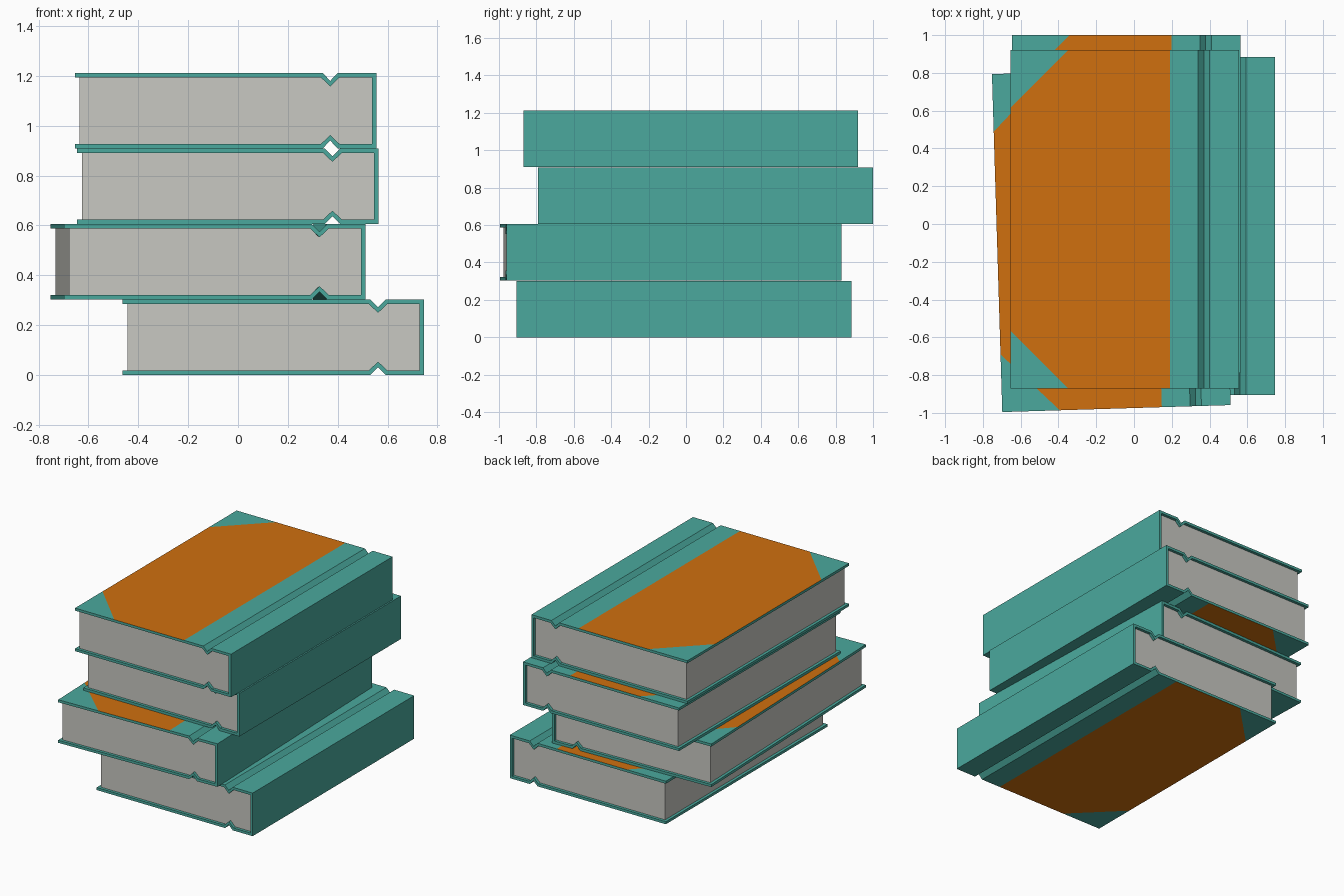
import bpy, bmesh, math
from mathutils import Vector

if "Cube" in bpy.data.objects:
    bpy.data.objects.remove(bpy.data.objects["Cube"])

# Shared book dimensions
W, D, H = 0.605, 0.895, 0.302      # half width, half depth, full height
T = 0.018                          # board thickness
HINGE = 0.42                       # groove position across the cover
PANEL_X, CORNER = 0.24, 0.305      # painted panel edge and corner size
PITCH = 0.303


def material(name, rgb):
    m = bpy.data.materials.new(name)
    m.diffuse_color = (*rgb, 1)
    m.use_nodes = True
    m.node_tree.nodes["Principled BSDF"].inputs["Base Color"].default_value = m.diffuse_color
    return m


teal = material("teal_cover", (0.069, 0.397, 0.337))
orange = material("orange_panel", (0.631, 0.160, 0.0045))
paper = material("grey_paper", (0.578, 0.578, 0.540))


def board_line(x_start, x_end, inset, half, depth):
    """Lower board edge, left to right, with the hinge ridge."""
    return [(x_start, inset), (HINGE - half, inset), (HINGE, depth),
            (HINGE + half, inset), (x_end, inset)]


def flipped(points):
    return [(x, H - z) for x, z in reversed(points)]


def extrude_profile(profile, half_depth):
    bm = bmesh.new()
    face = bm.faces.new([bm.verts.new((x, -half_depth, z)) for x, z in profile])
    ext = bmesh.ops.extrude_face_region(bm, geom=[face])
    verts = [v for v in ext["geom"] if isinstance(v, bmesh.types.BMVert)]
    bmesh.ops.translate(bm, verts=verts, vec=(0, 2 * half_depth, 0))
    bmesh.ops.recalc_face_normals(bm, faces=bm.faces)
    return bm


def outer_faces(bm):
    """Flat outside faces of the two boards."""
    return [f for f in bm.faces if abs(f.normal.z) > 0.99
            and (f.calc_center_median().z < 0.001 or f.calc_center_median().z > H - 0.001)]


def finish(bm, name, mats, loc, angle):
    me = bpy.data.meshes.new(name)
    bm.to_mesh(me)
    bm.free()
    for m in mats:
        me.materials.append(m)
    ob = bpy.data.objects.new(name, me)
    ob.location = loc
    ob.rotation_euler.z = angle
    bpy.context.collection.objects.link(ob)


def book(label, x, y, z, angle=0.0):
    outer = board_line(-W, W, 0, 0.030, 0.031)
    inner = board_line(-W, W - T, T, 0.037, 0.053)

    # Wraparound cover with hinge grooves
    bm = extrude_profile(outer + flipped(outer) + list(reversed(flipped(inner)))
                         + list(reversed(inner)), D)

    # Painted panel with cut corners on both boards
    cuts = [((PANEL_X, 0, 0), (1, 0, 0)),
            ((CORNER - W, D, 0), (-1, 1, 0)),
            ((CORNER - W, -D, 0), (-1, -1, 0))]
    for co, no in cuts:
        faces = outer_faces(bm)
        geom = set(faces)
        for f in faces:
            geom.update(f.edges)
            geom.update(f.verts)
        bmesh.ops.bisect_plane(bm, geom=list(geom), dist=1e-5,
                               plane_co=co, plane_no=Vector(no).normalized())
        bm.normal_update()
    for f in outer_faces(bm):
        c = f.calc_center_median()
        if c.x < PANEL_X and abs(c.y) - c.x < D + W - CORNER:
            f.material_index = 1
    finish(bm, label + "_book_cover", [teal, orange], (x, y, z), angle)

    # Page block, fitted to the inside of the cover
    inside = board_line(-W + 0.02, W - T, T, 0.037, 0.053)
    finish(extrude_profile(inside + flipped(inside), D - 0.02),
           label + "_book_pages", [paper], (x, y, z), angle)


# The stack, bottom to top
book("bottom", 0.142, -0.010, 0)
book("lower_middle", -0.120, -0.0825, PITCH, math.radians(1.75))
book("upper_middle", -0.041, 0.105, 2 * PITCH)
book("top", -0.050, 0.025, 3 * PITCH)
